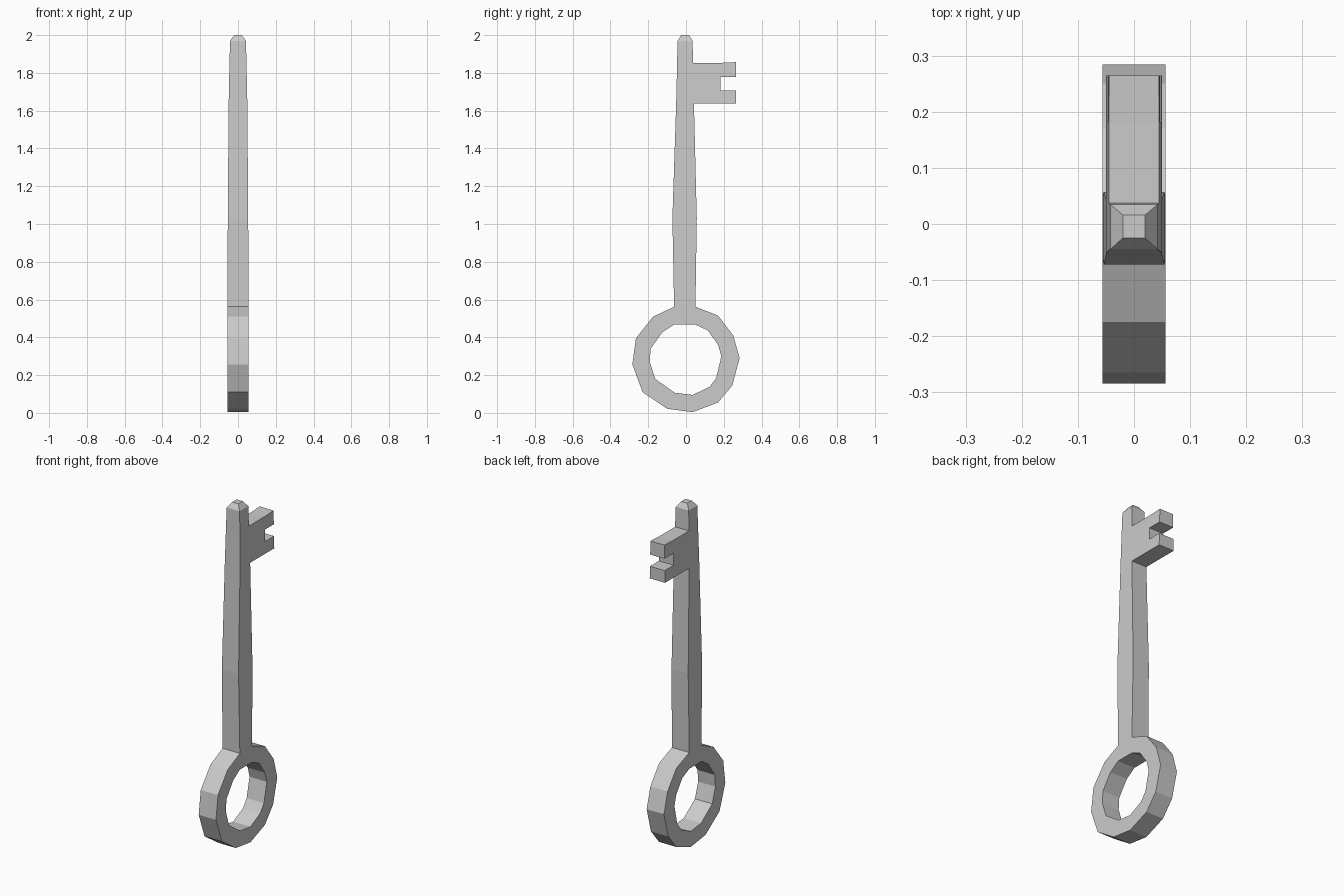
import bpy, bmesh

if "Cube" in bpy.data.objects:
    bpy.data.objects.remove(bpy.data.objects["Cube"])

# Ring outline, (y, z), anticlockwise from the left shank joint
outer = [(-.063, .562), (-.175, .509), (-.265, .395), (-.284, .257), (-.23, .11),
         (-.10, .022), (.035, .004), (.17, .055), (.245, .145), (.284, .29),
         (.25, .41), (.17, .515), (.05, .562)]
inner = [(-.063, .467), (-.125, .427), (-.187, .34), (-.192, .27), (-.163, .18),
         (-.06, .107), (.035, .095), (.125, .138), (.16, .185), (.187, .30),
         (.17, .36), (.115, .437), (.05, .467)]

# Shank levels: z, left y, right y, half thickness
shank = [(.562, -.063, .05, .056), (1.03, -.072, .057, .054), (1.637, -.052, .042, .0495),
         (1.853, -.047, .037, .045), (1.97, -.045, .035, .042), (2.0, -.025, .016, .02)]


def half_thickness(z):
    """Thickness tapers along the height of the key."""
    if z <= shank[0][0]:
        return shank[0][3]
    for (z0, _, _, w0), (z1, _, _, w1) in zip(shank, shank[1:]):
        if z <= z1:
            return w0 + (w1 - w0) * (z - z0) / (z1 - z0)
    return shank[-1][3]


polys = []
# Ring segments
n = len(outer)
for i in range(n):
    j = (i + 1) % n
    polys.append([outer[i], outer[j], inner[j], inner[i]])

# Shank segments
for (z0, l0, r0, _), (z1, l1, r1, _) in zip(shank, shank[1:]):
    polys.append([(l0, z0), (r0, z0), (r1, z1), (l1, z1)])

# Bit plate and its two teeth
lo, hi = 1.637, 1.853
notch, end = .182, .265
polys.append([(.042, lo), (notch, lo), (notch, 1.708), (notch, 1.777), (notch, hi), (.037, hi)])
polys.append([(notch, lo), (end, lo), (end, 1.708), (notch, 1.708)])
polys.append([(notch, 1.777), (end, 1.777), (end, 1.857), (notch, hi)])

# Both flat sides, then walls along every open edge
bm = bmesh.new()
verts = {}


def vert(p, side):
    key = (p, side)
    if key not in verts:
        verts[key] = bm.verts.new((side * half_thickness(p[1]), p[0], p[1]))
    return verts[key]


edges = {}
for poly in polys:
    for side in (1, -1):
        bm.faces.new([vert(p, side) for p in poly])
    for a, b in zip(poly, poly[1:] + poly[:1]):
        k = frozenset((a, b))
        edges.setdefault(k, []).append((a, b))
for uses in edges.values():
    if len(uses) == 1:
        a, b = uses[0]
        bm.faces.new([vert(a, 1), vert(a, -1), vert(b, -1), vert(b, 1)])
bmesh.ops.recalc_face_normals(bm, faces=bm.faces)

mesh = bpy.data.meshes.new("key")
bm.to_mesh(mesh)
bm.free()
key_obj = bpy.data.objects.new("key", mesh)
bpy.context.collection.objects.link(key_obj)
